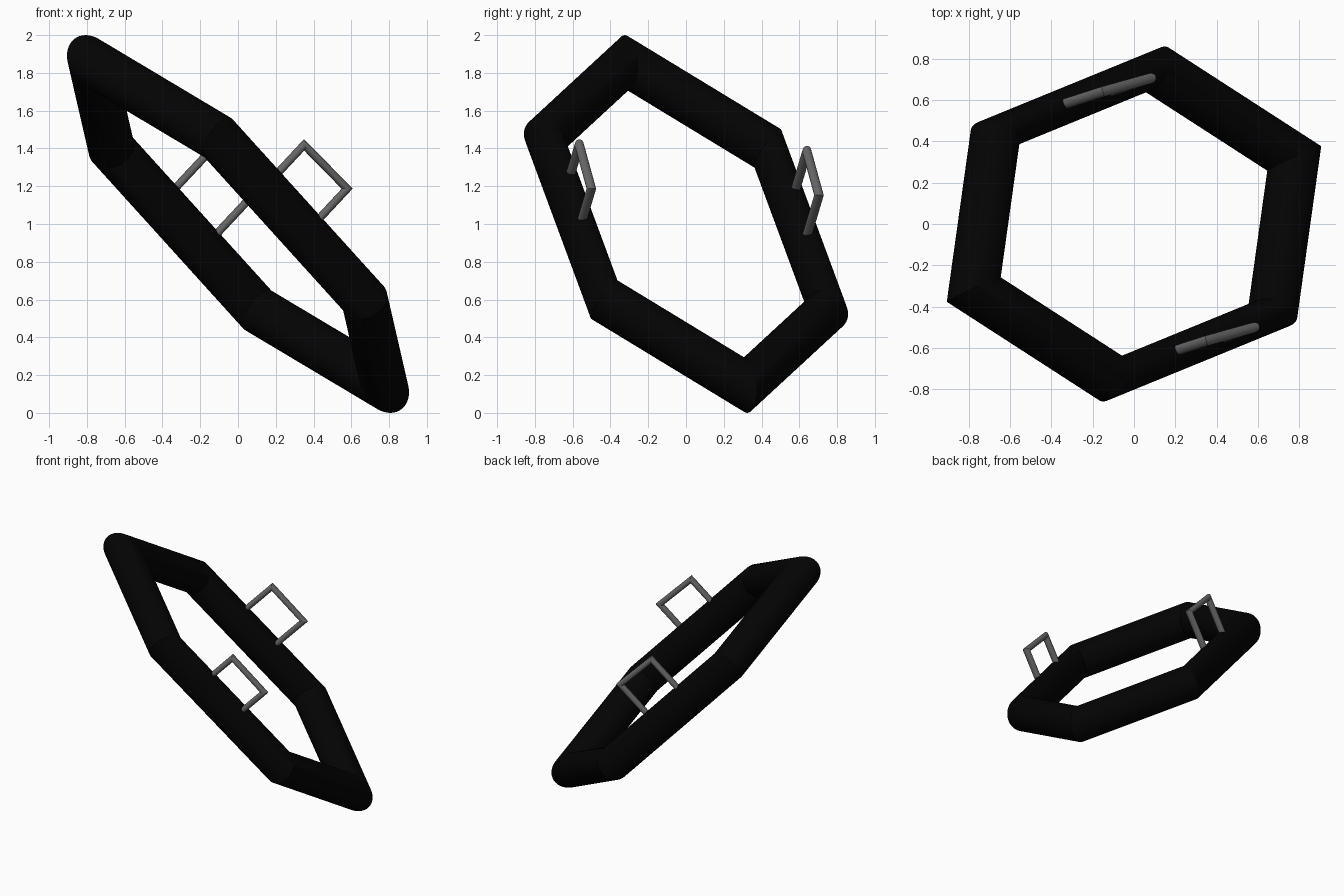
import bpy, bmesh, math
from mathutils import Vector as V

if "Cube" in bpy.data.objects:
    bpy.data.objects.remove(bpy.data.objects["Cube"])


def material(name, value):
    m = bpy.data.materials.new(name)
    m.diffuse_color = (value, value, value, 1)
    m.use_nodes = True
    m.node_tree.nodes["Principled BSDF"].inputs["Base Color"].default_value = m.diffuse_color
    return m


def loft(name, stations, sides, closed, mat):
    """Tube through elliptical rings; each station is (centre, half axis, half axis)."""
    bm = bmesh.new()
    angles = [2 * math.pi * k / sides for k in range(sides)]
    rings = [[bm.verts.new(p + u * math.cos(t) + w * math.sin(t)) for t in angles]
             for p, u, w in stations]
    n = len(rings)
    for i in range(n if closed else n - 1):
        r, s = rings[i], rings[(i + 1) % n]
        for k in range(sides):
            j = (k + 1) % sides
            bm.faces.new((r[k], r[j], s[j], s[k]))
    if not closed:
        bm.faces.new(rings[0])
        bm.faces.new(rings[-1])
    bmesh.ops.recalc_face_normals(bm, faces=bm.faces)
    mesh = bpy.data.meshes.new(name)
    bm.to_mesh(mesh)
    bm.free()
    obj = bpy.data.objects.new(name, mesh)
    bpy.context.collection.objects.link(obj)
    mesh.materials.append(mat)
    bpy.ops.object.select_all(action='DESELECT')
    obj.select_set(True)
    bpy.context.view_layer.objects.active = obj
    bpy.ops.object.shade_smooth_by_angle(angle=math.radians(30))


black = material("black", 0.001)
grey = material("dark_grey", 0.13)

# Tilted, stretched hexagonal frame, point-symmetric about its centre
centre = V((0, 0, 1))
a = V((-0.775, -0.317, 0.856))
c = V((0.105, 0.75, -0.456))
b = a + c
normal = a.cross(c).normalized()
loft("hexagon_frame", [(centre + v, normal * 0.127, v * 0.1325) for v in (a, b, c, -a, -b, -c)],
     48, True, black)

# Square-cornered grab handles on the two long sides
leg = V((0.667, 0.214, 0.714)).normalized()
bar = V((0.228, 0.064, -0.232))
along = bar.normalized()
thick = along.cross(leg).normalized() * 0.025
r = 0.021
for name, top, length in (("front_handle", V((0.35, -0.565, 1.419)), 0.28),
                          ("back_handle", V((-0.15, 0.64, 1.384)), 0.34)):
    end = top + bar
    loft(name, [(top - leg * length, thick, along * -r),
                (top, thick, (leg - along) * r),
                (end, thick, (leg + along) * r),
                (end - leg * length, thick, along * r)], 24, False, grey)
